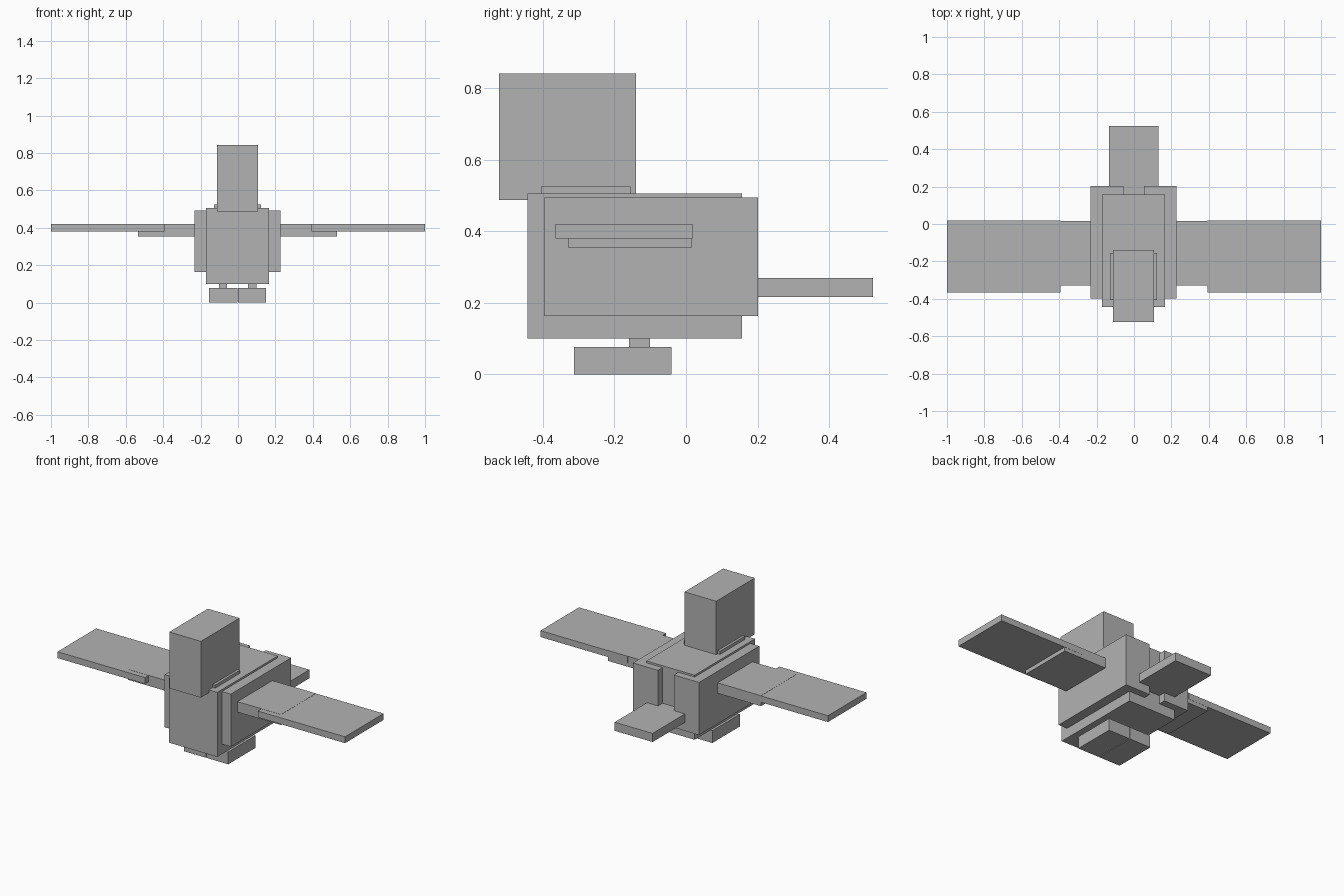
import bpy
from mathutils import Vector

if "Cube" in bpy.data.objects:
    bpy.data.objects.remove(bpy.data.objects["Cube"], do_unlink=True)

grey = bpy.data.materials.new("plain grey")
grey.use_nodes = True
colour = (0.45, 0.45, 0.45, 1)
grey.diffuse_color = colour
grey.node_tree.nodes["Principled BSDF"].inputs["Base Color"].default_value = colour

SHIFT = -0.002  # the body sits a hair off the centre line


def block(name, x, y, z):
    """Box spanning the given (low, high) range on each axis."""
    low, high = (Vector(c) for c in zip(x, y, z))
    bpy.ops.mesh.primitive_cube_add(size=1, location=(low + high) / 2)
    obj = bpy.context.object
    obj.name = name
    obj.scale = high - low
    bpy.ops.object.transform_apply(location=False, rotation=False, scale=True)
    obj.data.materials.append(grey)
    return obj


def pair(name, x, y, z, shift=SHIFT):
    """The same box on the left (+x) and mirrored on the right."""
    block("left_" + name, (x[0] + shift, x[1] + shift), y, z)
    block("right_" + name, (shift - x[1], shift - x[0]), y, z)


def centred(name, width, y, z):
    block(name, (SHIFT - width / 2, SHIFT + width / 2), y, z)


# Head, neck, body and tail
centred("head", 0.22, (-0.523, -0.14), (0.488, 0.842))
centred("neck", 0.252, (-0.405, -0.155), (0.46, 0.526))
centred("body", 0.336, (-0.443, 0.157), (0.1, 0.506))
centred("tail", 0.264, (0.14, 0.523), (0.216, 0.27))

# Flanks, leaving a slot over the tail
pair("flank", (0.055, 0.23), (-0.397, 0.202), (0.163, 0.494))

# Wings: a thick inner half and a thin outer half
pair("inner_wing", (0.15, 0.532), (-0.33, 0.017), (0.355, 0.421))
pair("outer_wing", (0.393, 1.0), (-0.365, 0.018), (0.38, 0.42), shift=0)

# Legs and feet
pair("leg", (0.056, 0.1), (-0.16, -0.101), (0.06, 0.12))
pair("foot", (0.002, 0.153), (-0.313, -0.041), (0, 0.077))
